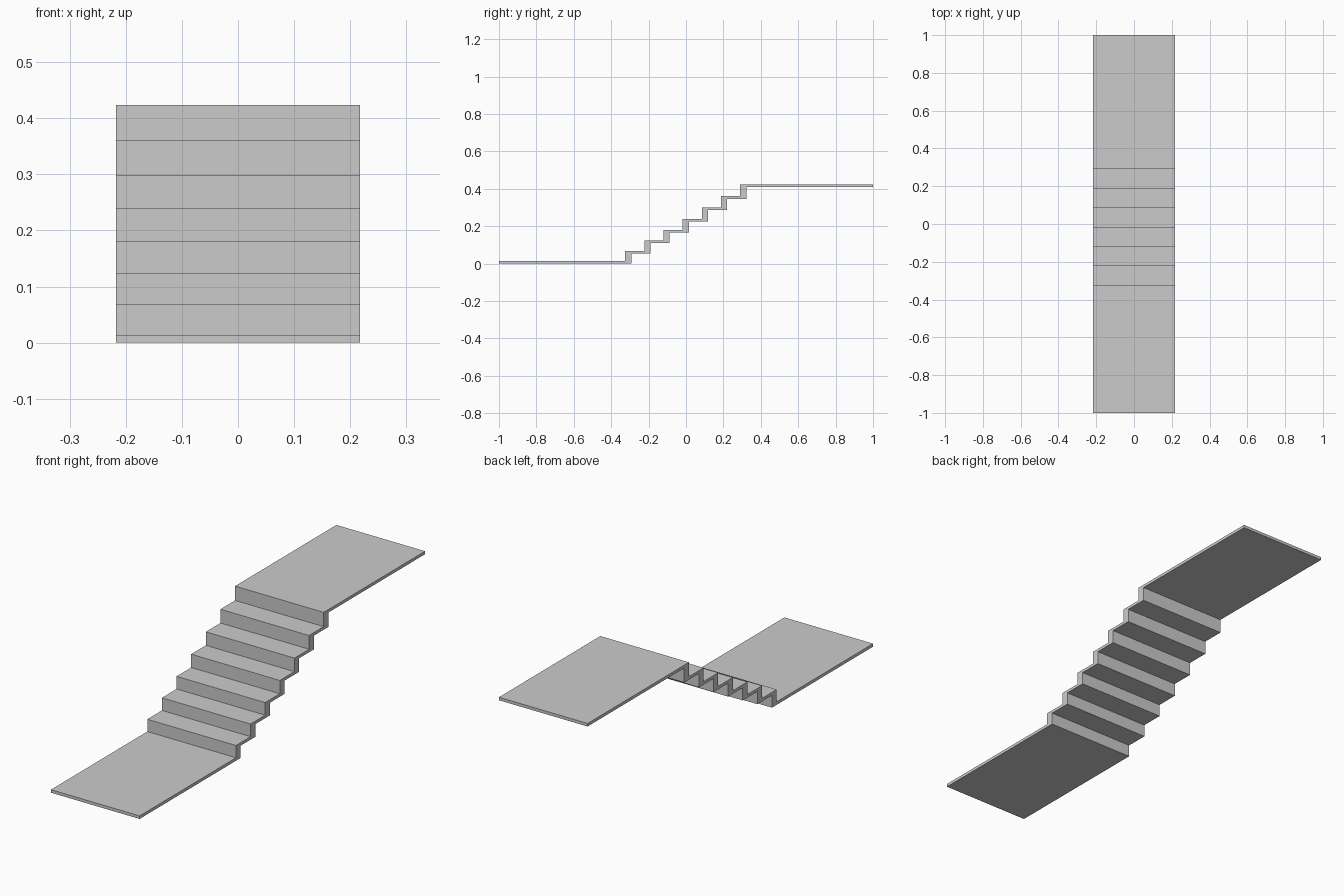
import bpy, bmesh

if "Cube" in bpy.data.objects:
    bpy.data.objects.remove(bpy.data.objects["Cube"])

HALF_WIDTH = 0.2175
SLAB = 0.0135      # tread and landing thickness
RISER = 0.033      # riser thickness
FIRST, STEP = -0.325, 0.1025
LEVELS = [SLAB, 0.068, 0.124, 0.180, 0.239, 0.299, 0.360, 0.4235]

# Side profile: upper line climbing, then underside returning
upper, under = [(-1, LEVELS[0])], [(-1, 0)]
for i in range(len(LEVELS) - 1):
    y = FIRST + i * STEP
    low, high = LEVELS[i], LEVELS[i + 1]
    upper += [(y, low), (y, high)]
    under += [(y + RISER, low - SLAB), (y + RISER, high - SLAB)]
upper.append((1, LEVELS[-1]))
under.append((1, LEVELS[-1] - SLAB))
profile = upper + under[::-1]

# Extrude the profile across the width
bm = bmesh.new()
face = bm.faces.new([bm.verts.new((-HALF_WIDTH, y, z)) for y, z in profile])
result = bmesh.ops.extrude_face_region(bm, geom=[face])
moved = [g for g in result["geom"] if isinstance(g, bmesh.types.BMVert)]
bmesh.ops.translate(bm, verts=moved, vec=(2 * HALF_WIDTH, 0, 0))
if face.is_valid and len(bm.faces) == len(profile) + 1:
    bm.faces.new([v for v in face.verts])
bmesh.ops.recalc_face_normals(bm, faces=bm.faces)

mesh = bpy.data.meshes.new("staircase_with_landings")
bm.to_mesh(mesh)
bm.free()
stairs = bpy.data.objects.new("staircase_with_landings", mesh)
bpy.context.collection.objects.link(stairs)
